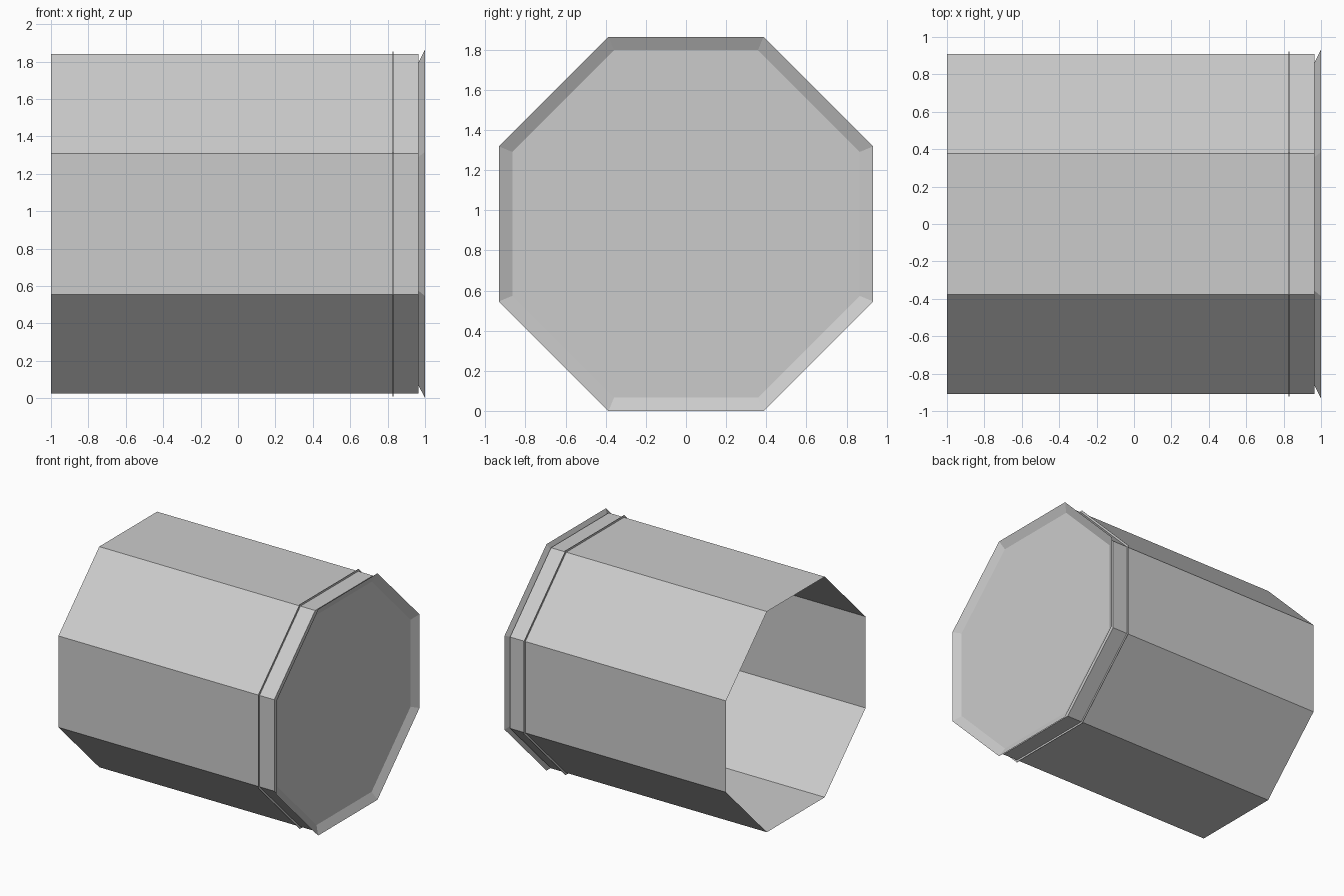
import bpy, bmesh, math

if "Cube" in bpy.data.objects:
    bpy.data.objects.remove(bpy.data.objects["Cube"])

SIDES = 8
CENTRE_Z = 0.932


def lathe(name, profile, cap_first=False):
    """Octagonal sweep around the x axis; profile is (x, apothem)."""
    bm = bmesh.new()
    rings = []
    for x, apothem in profile:
        r = apothem / math.cos(math.pi / SIDES)
        ring = []
        for i in range(SIDES):
            a = 2 * math.pi * (i + 0.5) / SIDES
            ring.append(bm.verts.new((x, r * math.cos(a), r * math.sin(a))))
        rings.append(ring)
    for a, b in zip(rings, rings[1:]):
        for i in range(SIDES):
            j = (i + 1) % SIDES
            bm.faces.new((a[i], a[j], b[j], b[i]))
    if cap_first:
        bm.faces.new(rings[0])
    bmesh.ops.reverse_faces(bm, faces=[f for f in bm.faces if len(f.verts) == 4])
    mesh = bpy.data.meshes.new(name)
    bm.to_mesh(mesh)
    bm.free()
    obj = bpy.data.objects.new(name, mesh)
    obj.location.z = CENTRE_Z
    bpy.context.collection.objects.link(obj)
    return obj


# open-ended barrel with a thin raised band and a small step at the closed end
lathe("barrel", [(-1.0, 0.908), (0.827, 0.908), (0.827, 0.923),
                 (0.832, 0.923), (0.832, 0.908), (0.966, 0.908), (0.966, 0.865)])

# closed end plate with its flared lip
lathe("flared_end_cap", [(0.966, 0.865), (1.0, 0.932)], cap_first=True)
